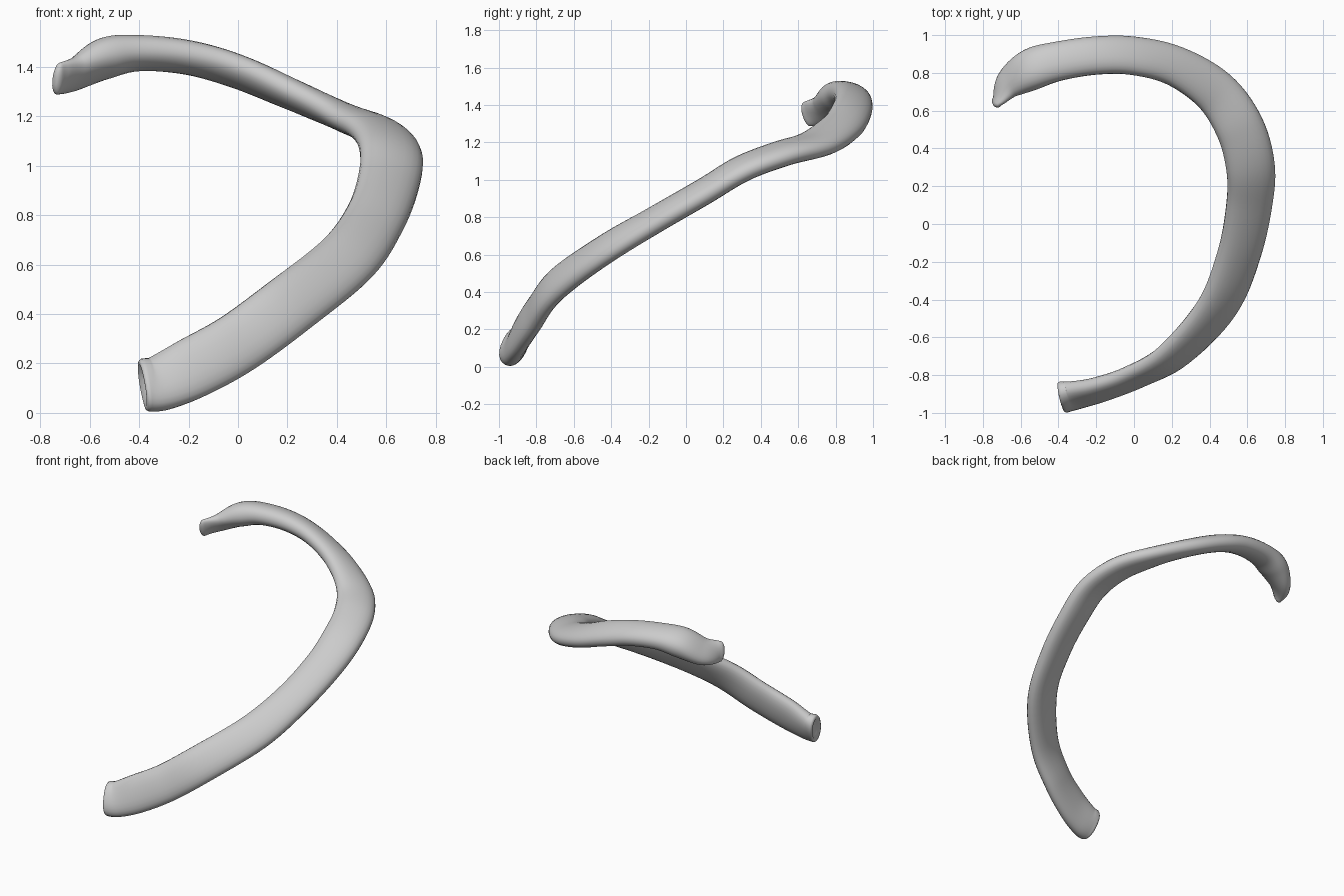
import bpy, bmesh
from math import cos, sin, pi, sqrt, copysign
from mathutils import Vector

cube = bpy.data.objects.get("Cube")
if cube:
    bpy.data.objects.remove(cube, do_unlink=True)

SIDES = 24
STEPS = 7

# Stations from the front end to the rear tip:
# centre x, y, z, flat-side normal x, y, half width, half thickness
stations = [Vector(s) for s in (
    (-.375, -.917, .112, .12, -.88, .114, .070),
    (-.31, -.905, .122, .18, -.88, .118, .061),
    (-.18, -.875, .183, .30, -.88, .126, .057),
    (.00, -.81, .283, .40, -.83, .125, .056),
    (.21, -.695, .437, .48, -.68, .126, .057),
    (.44, -.442, .622, .42, -.55, .126, .060),
    (.555, -.165, .787, .32, -.50, .122, .062),
    (.61, .10, .940, .28, -.45, .126, .063),
    (.617, .30, 1.06, .27, -.38, .132, .063),
    (.56, .51, 1.14, .26, -.18, .130, .062),
    (.43, .70, 1.195, .20, .12, .122, .060),
    (.22, .835, 1.287, .16, .29, .110, .060),
    (.00, .89, 1.38, .00, .36, .106, .060),
    (-.20, .892, 1.437, .00, .28, .103, .064),
    (-.40, .862, 1.455, .00, .24, .105, .070),
    (-.54, .82, 1.433, -.20, .30, .112, .080),
    (-.655, .75, 1.375, -.48, .46, .096, .053),
    (-.724, .65, 1.352, -.77, .58, .068, .024),
)]


def smooth_path(points):
    """Pass a smooth curve through every station."""
    pts = [points[0] * 2 - points[1]] + points + [points[-1] * 2 - points[-2]]
    path = []
    for a, b, c, d in zip(pts, pts[1:], pts[2:], pts[3:]):
        for i in range(STEPS):
            t = i / STEPS
            path.append((b * 2 + (c - a) * t + (a * 2 - b * 5 + c * 4 - d) * t ** 2
                         + (b * 3 - a - c * 3 + d) * t ** 3) * .5)
    return path + [points[-1]]


def frame(path, i):
    """Centre, tangent, half-width vector and half-thickness vector."""
    s = path[i]
    tangent = (path[min(i + 1, len(path) - 1)] - path[max(i - 1, 0)])[:3]
    tangent = Vector(tangent).normalized()
    normal = Vector((s[3], s[4], sqrt(max(0, 1 - s[3] ** 2 - s[4] ** 2))))
    wide = tangent.cross(normal).normalized()
    return Vector(s[:3]), tangent, wide * s[5], wide.cross(tangent) * s[6]


def rounded(v):
    return copysign(abs(v) ** .9, v)


bm = bmesh.new()


def ring(centre, wide, thin, scale=1):
    angles = [2 * pi * k / SIDES for k in range(SIDES)]
    return [bm.verts.new(centre + (wide * rounded(cos(a)) + thin * rounded(sin(a))) * scale)
            for a in angles]


path = smooth_path(stations)
rings = []

# Front end: rounded lip around a shallow hollow
c, t, w, n = frame(path, 0)
for scale, push in ((.25, -.012), (.55, -.004), (.8, .012), (.94, .010)):
    rings.append(ring(c - t * push, w, n, scale))

# Curved flat shaft
for i in range(len(path)):
    c, t, w, n = frame(path, i)
    rings.append(ring(c, w, n))

# Rear tip: domed end
for k in range(1, 5):
    a = k * pi / 10
    rings.append(ring(c + t * sin(a) * .03, w, n, cos(a)))

for r, q in zip(rings, rings[1:]):
    for k in range(SIDES):
        j = (k + 1) % SIDES
        bm.faces.new((r[k], r[j], q[j], q[k]))
bm.faces.new(rings[0])
bm.faces.new(rings[-1])
bmesh.ops.recalc_face_normals(bm, faces=bm.faces)

mesh = bpy.data.meshes.new("rib_bone")
bm.to_mesh(mesh)
bm.free()
rib = bpy.data.objects.new("rib_bone", mesh)
bpy.context.collection.objects.link(rib)

# Pale grey bone
mat = bpy.data.materials.new("pale_grey")
mat.use_nodes = True
colour = (.6, .6, .6, 1)
mat.diffuse_color = colour
mat.node_tree.nodes["Principled BSDF"].inputs["Base Color"].default_value = colour
mesh.materials.append(mat)

bpy.ops.object.select_all(action="DESELECT")
rib.select_set(True)
bpy.context.view_layer.objects.active = rib
bpy.ops.object.shade_smooth_by_angle(angle=pi / 3)
